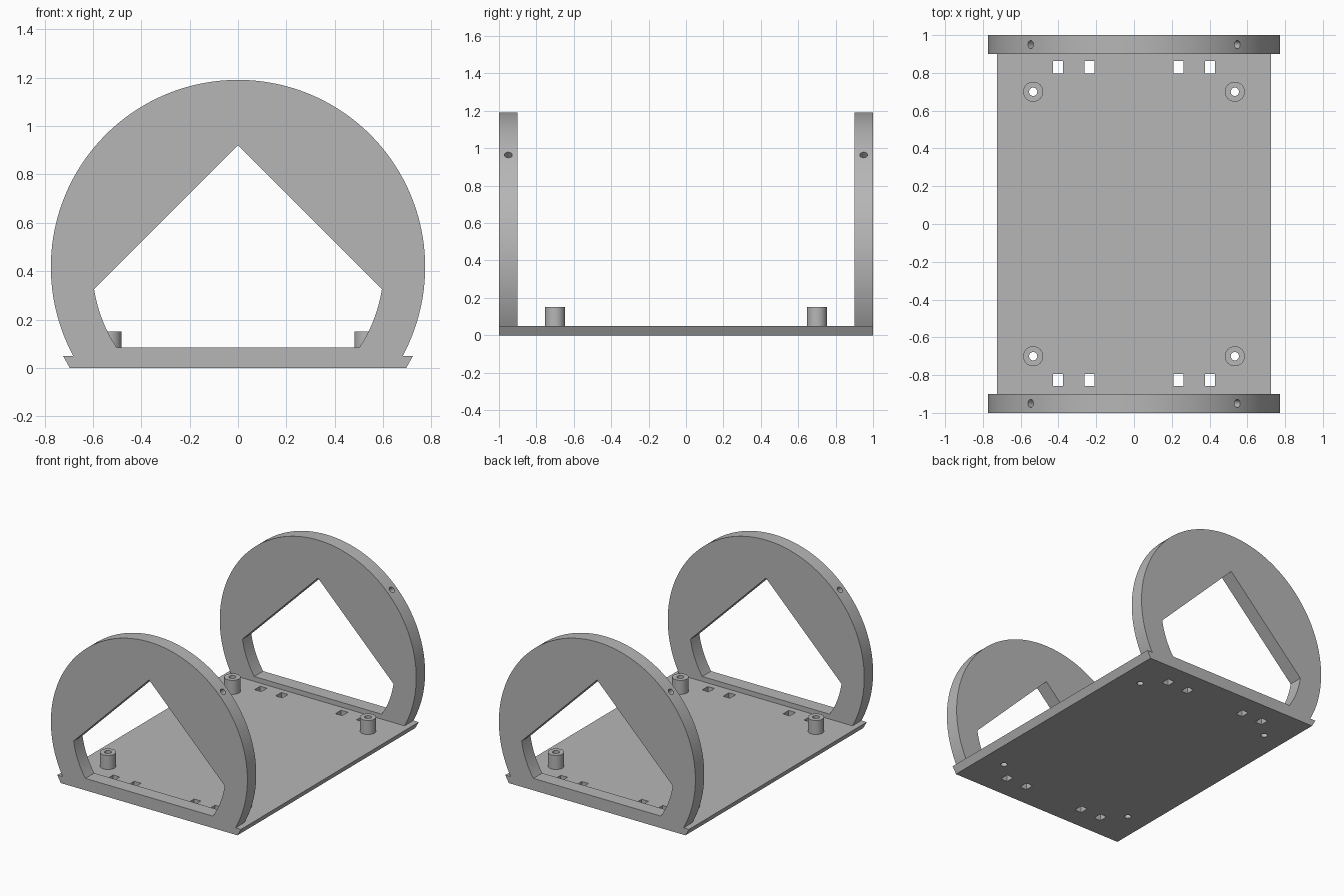
import bpy, bmesh
from math import asin, cos, sin, pi, radians
from mathutils import Matrix, Vector

if "Cube" in bpy.data.objects:
    bpy.data.objects.remove(bpy.data.objects["Cube"], do_unlink=True)

grey = bpy.data.materials.new("plain grey")
grey.use_nodes = True
grey.diffuse_color = (0.47, 0.47, 0.47, 1)
grey.node_tree.nodes["Principled BSDF"].inputs["Base Color"].default_value = grey.diffuse_color

CENTRE, OUTER, INNER = 0.417, 0.774, 0.602   # arch circle height and radii
PLATE_TOP, SILL, APEX = 0.05, 0.085, 0.92
THICK = 0.1


def add_object(name, bm):
    bmesh.ops.recalc_face_normals(bm, faces=bm.faces)
    mesh = bpy.data.meshes.new(name)
    bm.to_mesh(mesh)
    bm.free()
    mesh.materials.append(grey)
    obj = bpy.data.objects.new(name, mesh)
    bpy.context.collection.objects.link(obj)
    return obj


def prism(name, profile, y0, y1):
    """Extrude an (x, z) profile along y."""
    bm = bmesh.new()
    face = bm.faces.new([bm.verts.new((x, y0, z)) for x, z in profile])
    out = bmesh.ops.extrude_face_region(bm, geom=[face])
    verts = [v for v in out["geom"] if isinstance(v, bmesh.types.BMVert)]
    bmesh.ops.translate(bm, verts=verts, vec=(0, y1 - y0, 0))
    return add_object(name, bm)


def cylinder(name, centre, radius, depth, turn=0):
    bm = bmesh.new()
    place = Matrix.Translation(centre) @ Matrix.Rotation(turn, 4, "Y")
    bmesh.ops.create_cone(bm, cap_ends=True, segments=32, radius1=radius,
                          radius2=radius, depth=depth, matrix=place)
    return add_object(name, bm)


def box(name, centre, size):
    bm = bmesh.new()
    bmesh.ops.create_cube(bm, size=1, matrix=Matrix.Translation(centre) @ Matrix.Diagonal((*size, 1)))
    return add_object(name, bm)


def cut(obj, cutters):
    """Subtract the cutters, bake the result and remove the cutters."""
    for c in cutters:
        c.hide_render = True
        mod = obj.modifiers.new("cut", "BOOLEAN")
        mod.operation, mod.solver, mod.object = "DIFFERENCE", "EXACT", c
    graph = bpy.context.evaluated_depsgraph_get()
    baked = bpy.data.meshes.new_from_object(obj.evaluated_get(graph))
    obj.modifiers.clear()
    obj.data = baked
    for c in cutters:
        bpy.data.objects.remove(c, do_unlink=True)


def smooth(obj):
    bpy.ops.object.select_all(action="DESELECT")
    obj.select_set(True)
    bpy.context.view_layer.objects.active = obj
    bpy.ops.object.shade_smooth_by_angle(angle=radians(30))


def arc(radius, start, end, steps):
    angles = [start + (end - start) * i / steps for i in range(steps + 1)]
    return [(radius * cos(a), CENTRE + radius * sin(a)) for a in angles]


# Base plate with slanted long sides, square slots and bolt holes
plate = prism("base_plate", [(-0.696, 0), (0.696, 0), (0.724, PLATE_TOP), (-0.724, PLATE_TOP)], -1, 1)
cutters = []
for sx in (-1, 1):
    for sy in (-1, 1):
        for x in (0.236, 0.402):
            y = 0.83 if sy > 0 else -0.825
            cutters.append(box("slot_cutter", (sx * x, y, 0), (0.053, 0.064, 0.3)))
        cutters.append(cylinder("bolt_cutter", (sx * 0.534, sy * 0.7, 0), 0.022, 0.3))
cut(plate, cutters)
smooth(plate)

# Hollow standoff posts
for side, sx in (("right", -1), ("left", 1)):
    for end, sy in (("front", -1), ("back", 1)):
        place = Vector((sx * 0.534, sy * 0.7, 0.1))
        post = cylinder(f"{end}_{side}_post", place, 0.053, 0.1)
        cut(post, [cylinder("bore_cutter", place, 0.022, 0.3)])
        smooth(post)

# Round end arches with a gabled opening and a screw hole on each shoulder
foot = asin((PLATE_TOP - CENTRE) / OUTER)
sill = asin((SILL - CENTRE) / INNER)
shoulder = asin((0.326 - CENTRE) / INNER)
right_edge = arc(INNER, sill, shoulder, 12)
opening = right_edge + [(0, APEX)] + [(-x, z) for x, z in reversed(right_edge)]

for end, sy in (("front", -1), ("back", 1)):
    mid = sy * (1 - THICK / 2)
    arch = prism(f"{end}_arch", arc(OUTER, foot, pi - foot, 120), mid - THICK / 2, mid + THICK / 2)
    cutters = [prism("opening_cutter", opening, mid - THICK, mid + THICK)]
    for sx in (-1, 1):
        reach = 0.72 * cos(pi / 4)
        cutters.append(cylinder("screw_cutter", (sx * reach, mid, CENTRE + reach), 0.021, 0.3, sx * pi / 4))
    cut(arch, cutters)
    smooth(arch)
